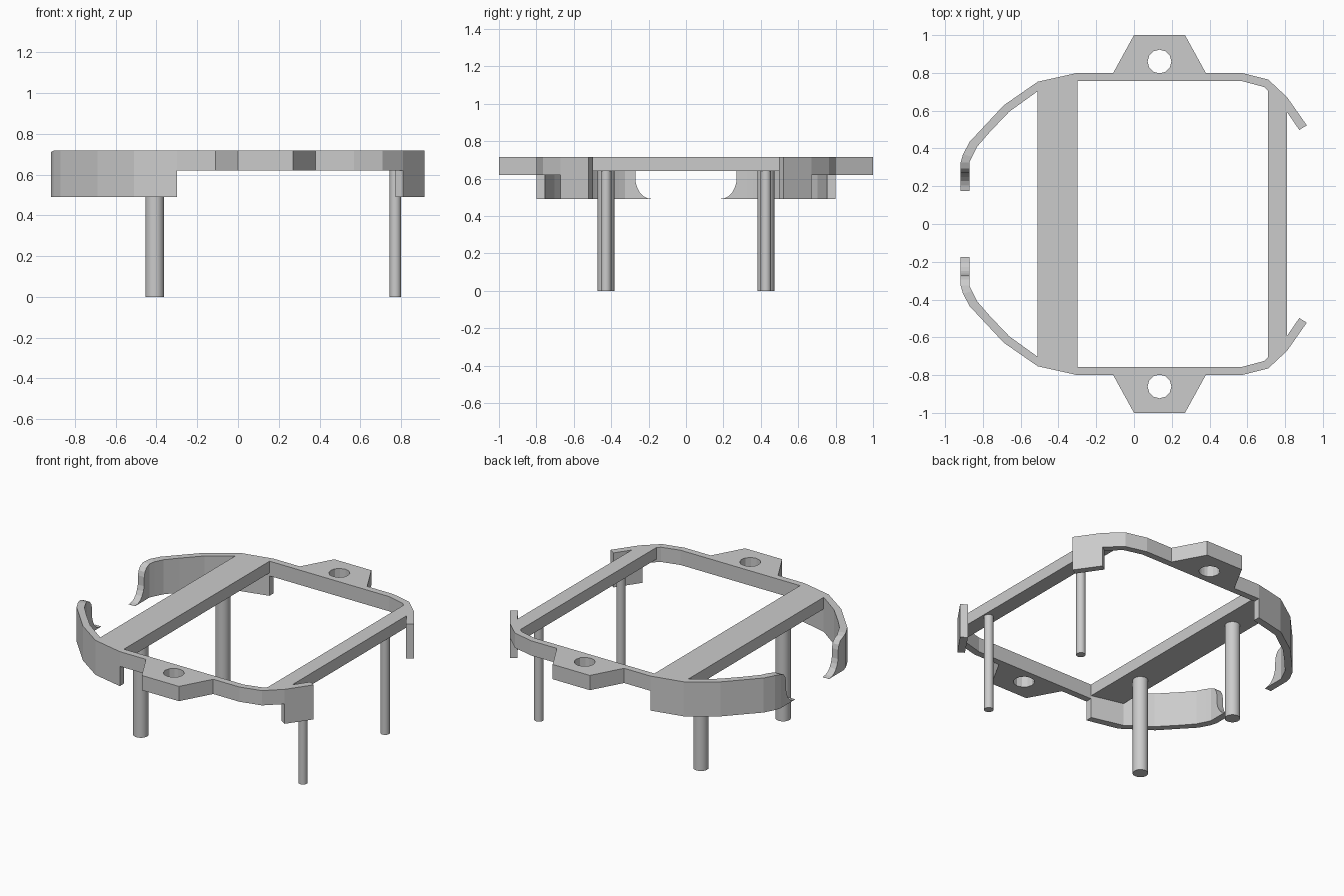
import bpy, bmesh, math

if "Cube" in bpy.data.objects:
    bpy.data.objects.remove(bpy.data.objects["Cube"])

TOP, MID, LOW = 0.717, 0.62, 0.49


def finish(name, bm, mirror=True):
    bmesh.ops.recalc_face_normals(bm, faces=bm.faces)
    me = bpy.data.meshes.new(name)
    bm.to_mesh(me)
    bm.free()
    ob = bpy.data.objects.new(name, me)
    bpy.context.collection.objects.link(ob)
    if mirror:
        m = ob.modifiers.new("mirror", 'MIRROR')
        m.use_axis = (False, True, False)
        m.use_mirror_merge = False
    return ob


def band(name, stations):
    """Wall through stations (outer x, y, inner x, y, bottom z, top z)."""
    bm = bmesh.new()
    rings = []
    for ox, oy, ix, iy, b, t in stations:
        rings.append([bm.verts.new(p) for p in
                      ((ox, oy, b), (ox, oy, t), (ix, iy, t), (ix, iy, b))])
    for a, c in zip(rings, rings[1:]):
        for i in range(4):
            j = (i + 1) % 4
            bm.faces.new((a[i], a[j], c[j], c[i]))
    bm.faces.new(rings[0])
    bm.faces.new(rings[-1])
    return finish(name, bm)


def plate(name, loops, z0, z1, mirror=True):
    """Flat plate from an outline and optional hole outlines."""
    bm = bmesh.new()
    for loop in loops:
        vs = [bm.verts.new((x, y, z0)) for x, y in loop]
        for i in range(len(vs)):
            bm.edges.new((vs[i - 1], vs[i]))
    bmesh.ops.triangle_fill(bm, edges=bm.edges[:], use_beauty=True)
    ext = bmesh.ops.extrude_face_region(bm, geom=bm.faces[:], use_keep_orig=True)
    top = [g for g in ext["geom"] if isinstance(g, bmesh.types.BMVert)]
    bmesh.ops.translate(bm, verts=top, vec=(0, 0, z1 - z0))
    return finish(name, bm, mirror)


# deep curved arm on the left, tapering into a flared tip
arm = [(-0.30, 0.80, -0.30, 0.755), (-0.51, 0.753, -0.51, 0.703),
       (-0.69, 0.628, -0.66, 0.595), (-0.80, 0.51, -0.765, 0.485),
       (-0.87, 0.435, -0.83, 0.41), (-0.905, 0.37, -0.858, 0.355)]
stations = [(*p, LOW, TOP) for p in arm]
tip = [(0.325, 0.711), (0.295, 0.698), (0.278, 0.675), (0.271, 0.645),
       (0.27, 0.585), (0.262, 0.555), (0.248, 0.527), (0.228, 0.506),
       (0.205, 0.495), (0.175, 0.4905)]
stations += [(-0.918, y, -0.872, y, LOW, t) for y, t in tip]
band("left_curved_arm", stations)

# shallow side rail and the deep tab on the right
corner = (0.81, 0.672, 0.772, 0.648)
band("side_rail", [(*p, MID, TOP) for p in (
    (-0.30, 0.80, -0.30, 0.757), (0.57, 0.80, 0.57, 0.757),
    (0.71, 0.765, 0.69, 0.725), corner)])
band("right_tab", [(*corner, LOW, TOP), (0.915, 0.522, 0.875, 0.498, LOW, TOP)])

# mounting lug with a bolt hole
hole = [(0.135 + 0.063 * math.cos(math.tau * i / 12),
         0.86 + 0.063 * math.sin(math.tau * i / 12)) for i in range(12)]
plate("mounting_lug", [[(-0.11, 0.80), (0, 1), (0.27, 1), (0.38, 0.80), (0.38, 0.76),
                        (-0.11, 0.76)], hole], MID, TOP)

# cross bars
plate("wide_cross_bar", [[(-0.51, -0.72), (-0.30, -0.77), (-0.30, 0.77), (-0.51, 0.72)]],
      0.64, TOP, False)
plate("narrow_cross_bar", [[(0.71, -0.74), (0.81, -0.665), (0.81, 0.665), (0.71, 0.74)]],
      0.64, TOP, False)

# legs
for name, x, r in (("thick_leg", -0.408, 0.046), ("thin_leg", 0.772, 0.028)):
    for y in (-0.427, 0.427):
        bpy.ops.mesh.primitive_cylinder_add(vertices=24, radius=r, depth=0.65,
                                            location=(x, y, 0.325))
        leg = bpy.context.object
        leg.name = name
        bpy.ops.object.shade_smooth_by_angle()
